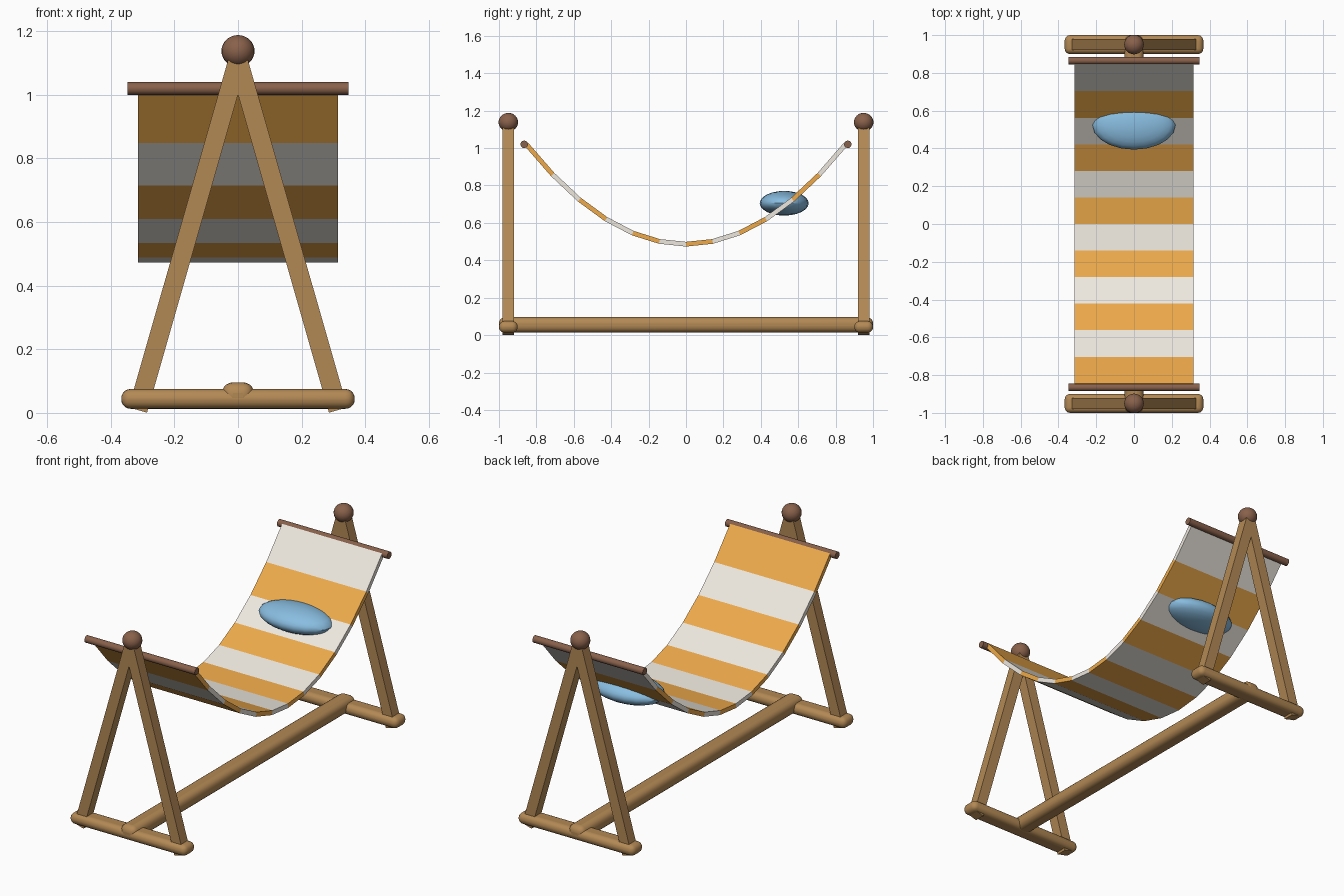
import bpy, bmesh, math
from mathutils import Vector

if "Cube" in bpy.data.objects:
    bpy.data.objects.remove(bpy.data.objects["Cube"])


def material(name, rgb):
    m = bpy.data.materials.new(name)
    m.diffuse_color = (*rgb, 1)
    m.use_nodes = True
    m.node_tree.nodes["Principled BSDF"].inputs["Base Color"].default_value = m.diffuse_color
    return m


wood = material("wood", (0.45, 0.25, 0.09))
dark_wood = material("dark wood", (0.25, 0.12, 0.07))
orange = material("orange cloth", (0.85, 0.40, 0.07))
cream = material("cream cloth", (0.85, 0.81, 0.74))
blue = material("blue cloth", (0.25, 0.51, 0.75))


def finish(name, mat, smooth=False):
    ob = bpy.context.object
    ob.name = name
    ob.data.materials.append(mat)
    if smooth:
        bpy.ops.object.shade_smooth_by_angle(angle=math.radians(40))
    return ob


def box(name, loc, size, mat, bevel=0.0, tilt=0.0):
    bpy.ops.mesh.primitive_cube_add(size=1, location=loc)
    ob = bpy.context.object
    ob.scale = size
    bpy.ops.object.transform_apply(location=False, rotation=False, scale=True)
    ob.rotation_euler.y = tilt
    if bevel:
        mod = ob.modifiers.new("round", 'BEVEL')
        mod.width, mod.segments = bevel, 5
        mod.limit_method = 'ANGLE'
    return finish(name, mat, bevel > 0)


def ball(name, loc, scale, mat, segments, rings):
    bpy.ops.mesh.primitive_uv_sphere_add(segments=segments, ring_count=rings,
                                         radius=1, location=loc)
    bpy.context.object.scale = scale
    bpy.ops.object.transform_apply(location=False, rotation=False, scale=True)
    return finish(name, mat, True)


# A-frame ends: legs, foot bar, ball cap and cloth rod
for end, s in (("front", -1), ("back", 1)):
    y = 0.95 * s
    for side, d in (("left", -1), ("right", 1)):
        foot, top = Vector((0.315 * d, y, 0.009)), Vector((0, y, 1.11))
        axis = top - foot
        box(f"{end}_{side}_leg", (foot + top) / 2, (0.06, 0.06, axis.length),
            wood, tilt=math.atan2(axis.x, axis.z))
    box(f"{end}_foot_bar", (0, y, 0.044), (0.734, 0.10, 0.062), wood, 0.029)
    ball(f"{end}_ball_cap", (0, y, 1.138), (0.052, 0.052, 0.05), dark_wood, 24, 16)
    bpy.ops.mesh.primitive_cylinder_add(vertices=16, radius=0.02, depth=0.694,
                                        location=(0, 0.865 * s, 1.02),
                                        rotation=(0, math.pi / 2, 0))
    finish(f"{end}_cloth_rod", dark_wood, True)

# Long ground beam
box("ground_beam", (0, 0, 0.055), (0.10, 2.0, 0.082), wood, 0.034)

# Hanging striped cloth, a parabola in twelve flat strips
N, HALF, REACH = 12, 0.315, 0.855
bm = bmesh.new()
rows = []
for i in range(N + 1):
    y = REACH * (2 * i / N - 1)
    z = 0.486 + 0.733 * y * y
    rows.append([bm.verts.new((x, y, z)) for x in (-HALF, HALF)])
for i in range(N):
    a, b = rows[i], rows[i + 1]
    bm.faces.new((a[0], a[1], b[1], b[0])).material_index = i % 2
mesh = bpy.data.meshes.new("hammock_cloth")
bm.to_mesh(mesh)
bm.free()
mesh.materials.append(orange)
mesh.materials.append(cream)
cloth = bpy.data.objects.new("hammock_cloth", mesh)
bpy.context.collection.objects.link(cloth)
thick = cloth.modifiers.new("thickness", 'SOLIDIFY')
thick.thickness, thick.offset = 0.025, 0
thick.use_even_offset = True

# Cushion
ball("cushion", (0, 0.525, 0.705), (0.22, 0.131, 0.066), blue, 20, 12)
